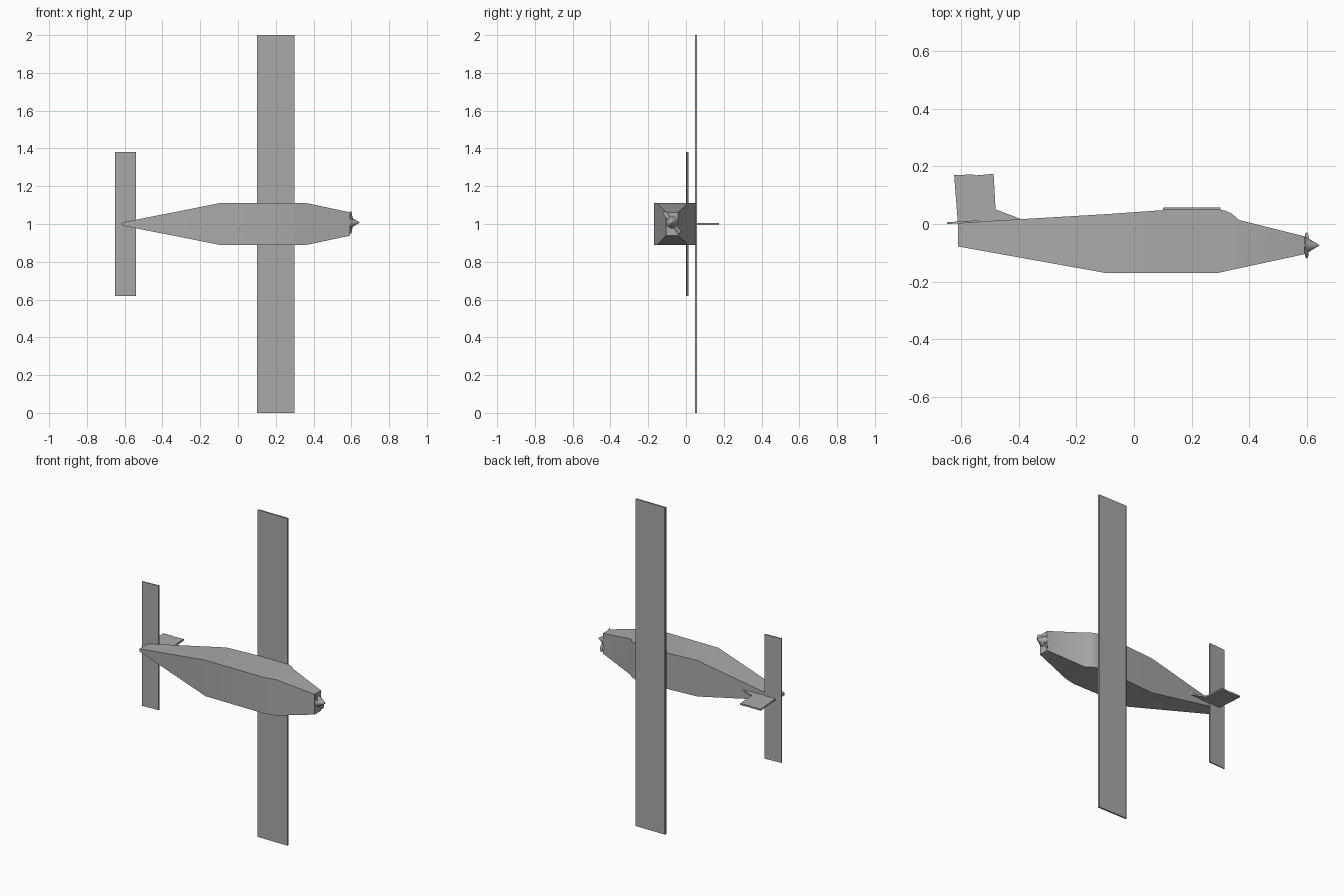
import bpy, bmesh, math
from mathutils import Matrix, Vector

if "Cube" in bpy.data.objects:
    bpy.data.objects.remove(bpy.data.objects["Cube"], do_unlink=True)

grey = bpy.data.materials.new("plain grey")
grey.use_nodes = True
grey.diffuse_color = (0.4, 0.4, 0.4, 1)
grey.node_tree.nodes["Principled BSDF"].inputs["Base Color"].default_value = (0.4, 0.4, 0.4, 1)


def finish(name, bm):
    bmesh.ops.recalc_face_normals(bm, faces=bm.faces[:])
    me = bpy.data.meshes.new(name)
    bm.to_mesh(me)
    bm.free()
    me.materials.append(grey)
    ob = bpy.data.objects.new(name, me)
    bpy.context.collection.objects.link(ob)
    return ob


def slab(name, outline, z0, z1):
    """Extrude an outline in x, y from z0 to z1."""
    bm = bmesh.new()
    face = bm.faces.new([bm.verts.new((x, y, z0)) for x, y in outline])
    top = bmesh.ops.extrude_face_region(bm, geom=[face])
    verts = [g for g in top["geom"] if isinstance(g, bmesh.types.BMVert)]
    bmesh.ops.translate(bm, verts=verts, vec=(0, 0, z1 - z0))
    return finish(name, bm)


# Fuselage: rectangular sections (x, belly y, back y, half width)
sections = [(-0.612, -0.078, 0.004, 0.008), (-0.10, -0.17, 0.034, 0.11),
            (0.10, -0.17, 0.048, 0.11), (0.29, -0.17, 0.051, 0.11),
            (0.315, -0.165, 0.047, 0.11), (0.34, -0.159, 0.036, 0.11),
            (0.365, -0.154, 0.014, 0.11), (0.592, -0.105, -0.043, 0.062)]
bm = bmesh.new()
rings = [[bm.verts.new((x, y, 1 + z)) for y, z in ((lo, -w), (hi, -w), (hi, w), (lo, w))]
         for x, lo, hi, w in sections]
for a, b in zip(rings, rings[1:]):
    for i in range(4):
        j = (i + 1) % 4
        bm.faces.new((a[i], a[j], b[j], b[i]))
bm.faces.new(rings[0])
bm.faces.new(rings[-1])
body = finish("fuselage", bm)

# Wing and tail surfaces
slab("wing", [(0.10, 0.048), (0.30, 0.048), (0.30, 0.058), (0.105, 0.058), (0.10, 0.054)], 0, 2)
slab("tailplane", [(-0.65, 0.0), (-0.54, 0.005), (-0.54, 0.013), (-0.65, 0.006)], 0.62, 1.38)
slab("tail_fin", [(-0.612, 0.0), (-0.625, 0.17), (-0.56, 0.172), (-0.55, 0.169),
                  (-0.488, 0.174), (-0.481, 0.051), (-0.385, 0.014), (-0.385, 0.0)], 0.995, 1.005)

# Spinner cone pointing along +x
hub = Vector((0.592, -0.074, 1.008))
bm = bmesh.new()
bmesh.ops.create_cone(bm, cap_ends=True, segments=16, radius1=0.031, radius2=0.001, depth=0.05,
                      matrix=Matrix.Translation(hub + Vector((0.027, 0, 0))) @ Matrix.Rotation(math.pi / 2, 4, "Y"))
spinner = finish("spinner", bm)

# Two twisted propeller blades: (radius, half chord, pitch in degrees)
stations = [(0.015, 0.010, 50), (0.042, 0.015, 35), (0.062, 0.012, 25), (0.070, 0.005, 20)]
for n, turn in enumerate((36, 216)):
    spin = Matrix.Translation(hub + Vector((0.006, 0, 0))) @ Matrix.Rotation(math.radians(turn), 4, "X")
    bm = bmesh.new()
    rings = []
    for r, c, pitch in stations:
        p = Matrix.Rotation(math.radians(pitch), 4, "Z")
        rings.append([bm.verts.new(spin @ (p @ Vector((t, s, r))))
                      for t, s in ((0, -c), (0.002, 0), (0, c), (-0.002, 0))])
    for a, b in zip(rings, rings[1:]):
        for i in range(4):
            j = (i + 1) % 4
            bm.faces.new((a[i], a[j], b[j], b[i]))
    bm.faces.new(rings[0])
    bm.faces.new(rings[-1])
    finish("propeller_blade_%d" % (n + 1), bm)

# Smooth the curved windscreen and spinner, keeping hard edges
bpy.ops.object.select_all(action="DESELECT")
for ob in (body, spinner):
    ob.select_set(True)
bpy.context.view_layer.objects.active = body
bpy.ops.object.shade_smooth_by_angle(angle=math.radians(28))
